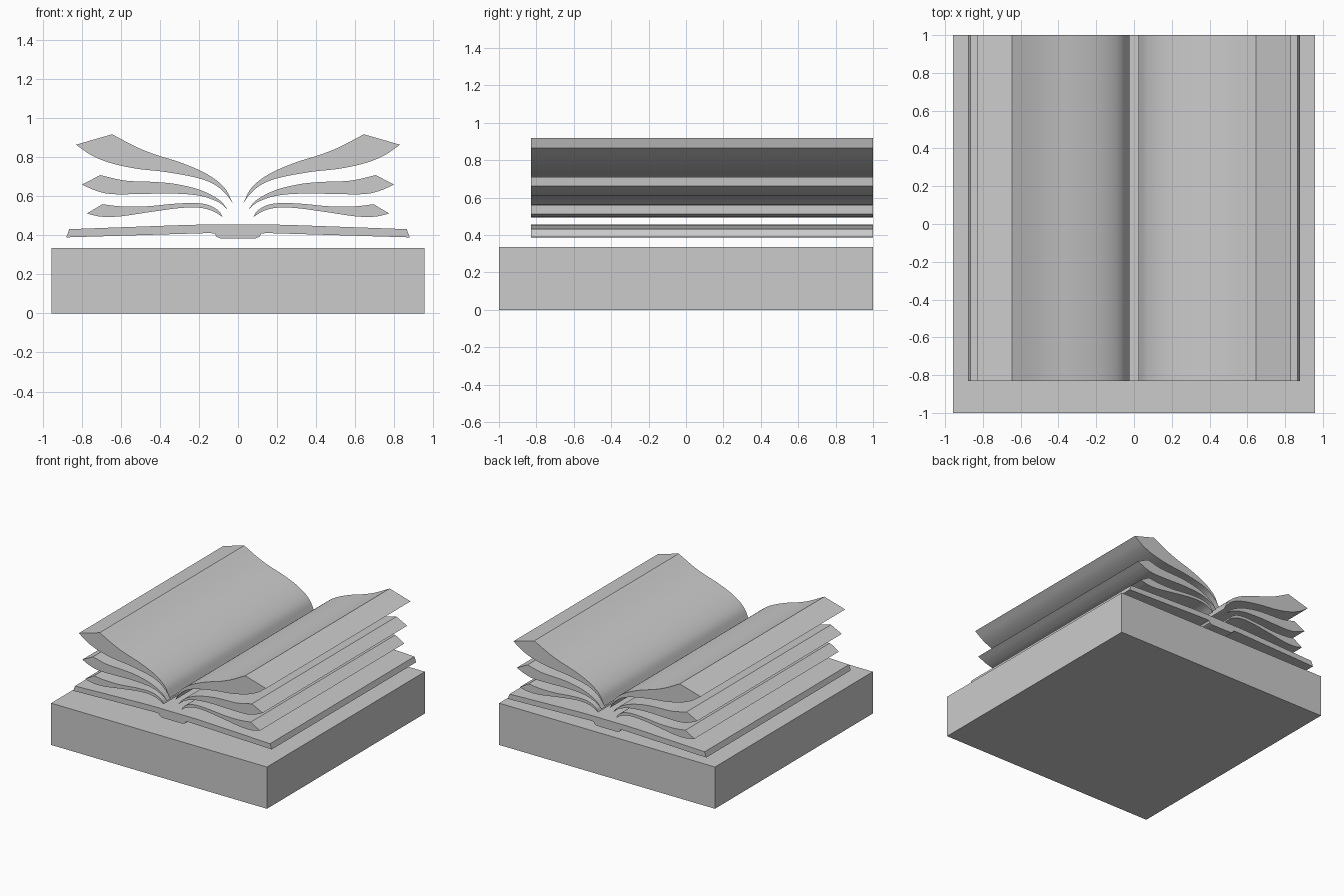
import bpy
import bmesh
import math
from mathutils import Vector

if "Cube" in bpy.data.objects:
    bpy.data.objects.remove(bpy.data.objects["Cube"], do_unlink=True)

FRONT, BACK = -0.83, 1.0


def spline(points, steps=5):
    """Sample a smooth curve passing through the given (x, z) points."""
    pts = [Vector(p) for p in points]
    pts = [2 * pts[0] - pts[1]] + pts + [2 * pts[-1] - pts[-2]]
    out = []
    for a, b, c, d in zip(pts, pts[1:], pts[2:], pts[3:]):
        for i in range(steps):
            t = i / steps
            out.append(0.5 * (2 * b + (c - a) * t + (2 * a - 5 * b + 4 * c - d) * t ** 2
                              + (3 * b - a - 3 * c + d) * t ** 3))
    return out + [pts[-2]]


def extrude_profile(name, profile, y0=FRONT, y1=BACK):
    """Sweep a closed (x, z) outline along y."""
    bm = bmesh.new()
    face = bm.faces.new([bm.verts.new((x, y0, z)) for x, z in profile])
    swept = bmesh.ops.extrude_face_region(bm, geom=[face])["geom"]
    moved = [v for v in swept if isinstance(v, bmesh.types.BMVert)]
    bmesh.ops.translate(bm, verts=moved, vec=(0, y1 - y0, 0))
    bmesh.ops.recalc_face_normals(bm, faces=bm.faces)
    mesh = bpy.data.meshes.new(name)
    bm.to_mesh(mesh)
    bm.free()
    obj = bpy.data.objects.new(name, mesh)
    bpy.context.collection.objects.link(obj)
    bpy.ops.object.select_all(action='DESELECT')
    bpy.context.view_layer.objects.active = obj
    obj.select_set(True)
    bpy.ops.object.shade_smooth_by_angle(angle=math.radians(25))
    return obj


# Square plinth
bpy.ops.mesh.primitive_cube_add(size=1, location=(0, 0, 0.1675))
plinth = bpy.context.object
plinth.name = "plinth"
plinth.scale = (1.914, 2, 0.335)

# Open cover with its raised spine underneath
half = spline([(0, 0.455), (0.2, 0.455), (0.45, 0.447), (0.865, 0.432)], 4)
half += [Vector(p) for p in ((0.88, 0.39), (0.15, 0.412), (0.12, 0.41),
                             (0.11, 0.393), (0.09, 0.385))]
mirrored = [Vector((-p.x, p.y)) for p in reversed(half[1:])]
extrude_profile("cover", half + mirrored)

# Curling page blocks: upper edge from gutter to crest, lower edge from gutter to tip
pages = {
    "upper_pages": (
        [(0.025, 0.56), (0.07, 0.645), (0.16, 0.715), (0.29, 0.772), (0.42, 0.813),
         (0.52, 0.853), (0.645, 0.918)],
        [(0.025, 0.56), (0.06, 0.61), (0.12, 0.66), (0.21, 0.695), (0.37, 0.725),
         (0.52, 0.742), (0.65, 0.77), (0.75, 0.81), (0.83, 0.865)]),
    "middle_pages": (
        [(0.05, 0.53), (0.1, 0.585), (0.2, 0.635), (0.33, 0.665), (0.45, 0.675),
         (0.58, 0.681), (0.705, 0.709)],
        [(0.05, 0.53), (0.1, 0.57), (0.2, 0.604), (0.35, 0.615), (0.5, 0.612),
         (0.65, 0.612), (0.73, 0.63), (0.8, 0.661)]),
    "lower_pages": (
        [(0.08, 0.495), (0.1, 0.527), (0.15, 0.555), (0.22, 0.566), (0.33, 0.562),
         (0.47, 0.549), (0.6, 0.549), (0.695, 0.56)],
        [(0.08, 0.495), (0.13, 0.525), (0.2, 0.542), (0.3, 0.54), (0.45, 0.52),
         (0.6, 0.498), (0.7, 0.496), (0.775, 0.512)]),
}
for name, (upper, lower) in pages.items():
    outline = spline(upper) + spline(lower)[:0:-1]
    for side, sign in (("left", 1), ("right", -1)):
        extrude_profile(f"{name}_{side}", [(sign * x, z) for x, z in outline])
